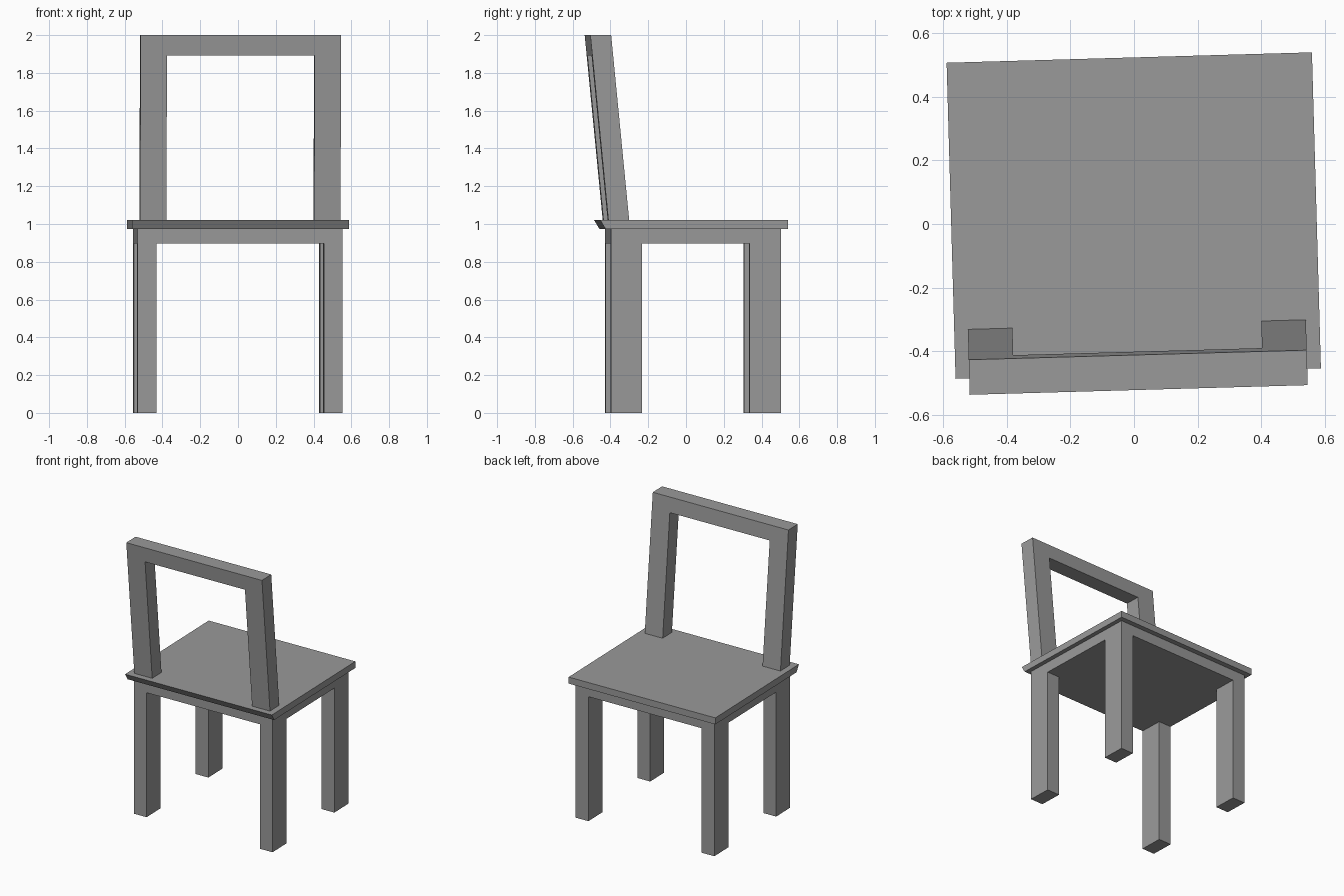
import bpy, math
from mathutils import Matrix

if "Cube" in bpy.data.objects:
    bpy.data.objects.remove(bpy.data.objects["Cube"])

TURN = Matrix.Rotation(math.radians(1.63), 4, 'Z')  # whole chair is slightly turned

# Dark grey paint
paint = bpy.data.materials.new("dark_grey")
paint.diffuse_color = (0.32, 0.32, 0.32, 1)
paint.use_nodes = True
paint.node_tree.nodes["Principled BSDF"].inputs["Base Color"].default_value = paint.diffuse_color


def prism(name, x0, x1, profile):
    """Extrude a (y, z) side profile, counter-clockwise seen from +x, from x0 to x1."""
    n = len(profile)
    verts = [(x, y, z) for x in (x0, x1) for y, z in profile]
    faces = [tuple(range(n))[::-1], tuple(range(n, 2 * n))]
    faces += [(i, n + i, n + (i + 1) % n, (i + 1) % n)[::-1] for i in range(n)]
    mesh = bpy.data.meshes.new(name)
    mesh.from_pydata(verts, [], faces)
    mesh.transform(TURN)
    mesh.materials.append(paint)
    mesh.update()
    obj = bpy.data.objects.new(name, mesh)
    bpy.context.collection.objects.link(obj)
    return obj


def lean(z):
    """Backward shift of the backrest at height z."""
    return -0.0955 * (z - 1.02) / 0.98


def leaning(z0, z1):
    """Slanted backrest profile between two heights."""
    f, b = -0.426, -0.316
    return [(f + lean(z0), z0), (b + lean(z0), z0),
            (b + lean(z1), z1), (f + lean(z1), z1)]


def rect(y0, y1, z0, z1):
    return [(y0, z0), (y1, z0), (y1, z1), (y0, z1)]


FRONT, BACK, HALF = -0.4135, 0.487, 0.543
DEPTH, WIDTH, APRON_Z = 0.166, 0.10, 0.898
SEAT_Z0, SEAT_Z1, RAIL_Z = 0.973, 1.02, 1.893

# Seat slab with undercut front edge
prism("seat", -0.574, 0.574,
      [(-0.442, SEAT_Z0), (0.523, SEAT_Z0), (0.523, SEAT_Z1), (-0.47, SEAT_Z1)])

# Solid apron block under the seat
prism("apron", -HALF, HALF, rect(FRONT, BACK, APRON_Z, SEAT_Z0))

# Legs and backrest posts, left and right
for side, s in (("left", -1), ("right", 1)):
    xs = sorted((s * HALF, s * (HALF - WIDTH)))
    prism(f"front_leg_{side}", *xs, rect(FRONT, FRONT + DEPTH, 0, APRON_Z))
    prism(f"back_leg_{side}", *xs, rect(BACK - DEPTH, BACK, 0, APRON_Z))
    xs = sorted((s * 0.531, s * 0.391))
    prism(f"backrest_post_{side}", *xs, leaning(SEAT_Z1, RAIL_Z))

# Top rail of the backrest
prism("backrest_rail", -0.531, 0.531, leaning(RAIL_Z, 2.0))
